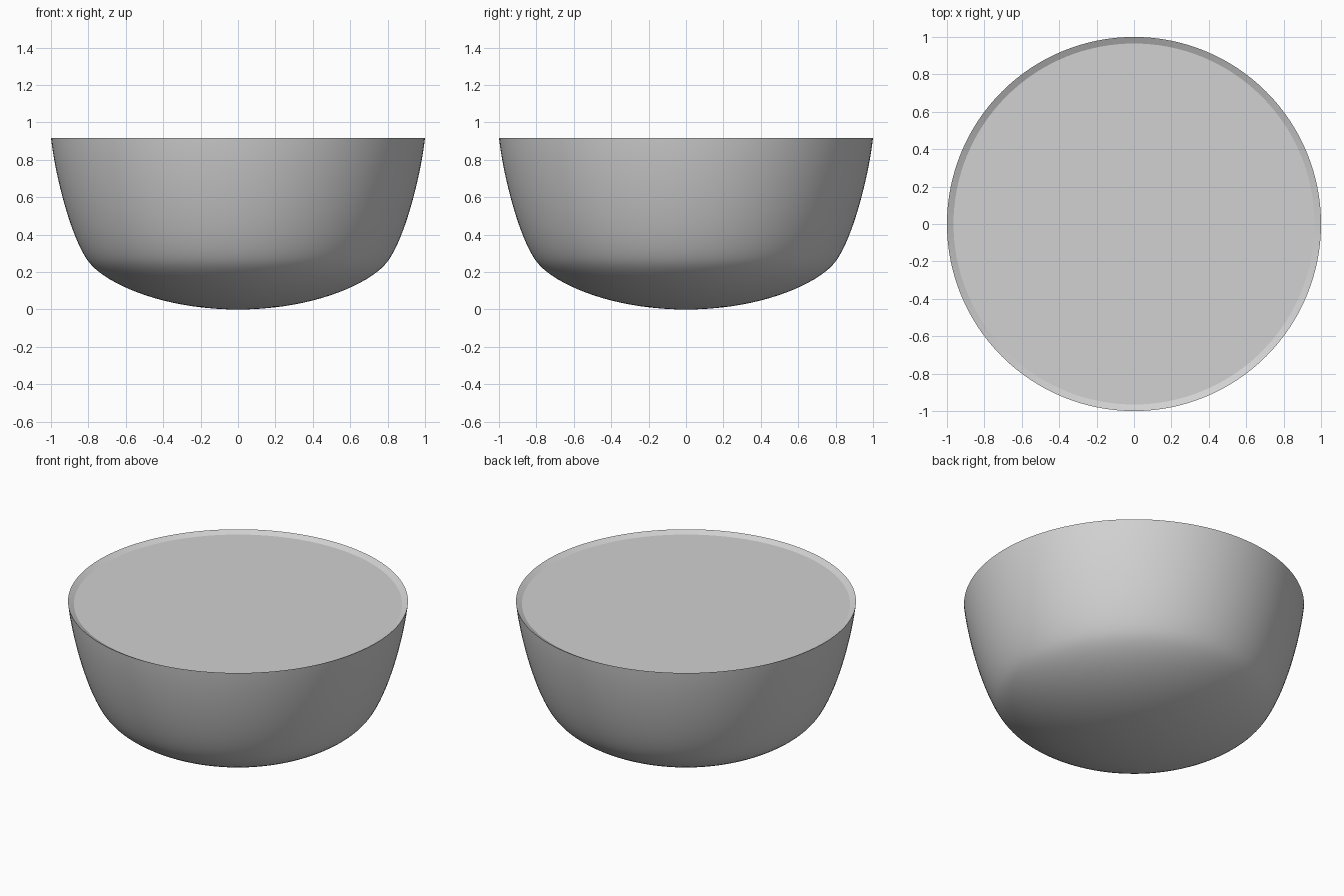
import bpy
import bmesh
import math
from mathutils import Vector
from mathutils.geometry import interpolate_bezier

SEGMENTS = 128
HEIGHT = 0.917
FILL_RADIUS, FILL_HEIGHT = 0.965, 0.899

cube = bpy.data.objects.get("Cube")
if cube:
    bpy.data.objects.remove(cube, do_unlink=True)

grey = bpy.data.materials.new("light_grey")
grey.use_nodes = True
grey.diffuse_color = (0.64, 0.64, 0.64, 1)
grey.node_tree.nodes["Principled BSDF"].inputs["Base Color"].default_value = grey.diffuse_color


def arc(points, steps):
    """Sample one Bezier piece of the profile, given as (radius, height)."""
    return interpolate_bezier(*[Vector((r, 0, z)) for r, z in points], steps)


def lathe(name, profile):
    """Turn a profile about the z axis into a closed ring of faces."""
    bm = bmesh.new()
    verts = [bm.verts.new(p) for p in profile]
    edges = [bm.edges.new(pair) for pair in zip(verts, verts[1:])]
    bmesh.ops.spin(bm, geom=verts + edges, cent=(0, 0, 0), axis=(0, 0, 1),
                   angle=math.tau, steps=SEGMENTS, use_duplicate=False)
    bmesh.ops.remove_doubles(bm, verts=bm.verts, dist=0.0005)
    bmesh.ops.recalc_face_normals(bm, faces=bm.faces)
    # The profile runs upwards on the outside, so the lowest faces look down
    lowest = min(bm.faces, key=lambda f: f.calc_center_median().z)
    if lowest.normal.z > 0:
        bmesh.ops.reverse_faces(bm, faces=bm.faces)
    return finish(name, bm)


def finish(name, bm):
    mesh = bpy.data.meshes.new(name)
    bm.to_mesh(mesh)
    bm.free()
    mesh.materials.append(grey)
    obj = bpy.data.objects.new(name, mesh)
    bpy.context.collection.objects.link(obj)
    bpy.ops.object.select_all(action="DESELECT")
    obj.select_set(True)
    bpy.context.view_layer.objects.active = obj
    bpy.ops.object.shade_smooth_by_angle(angle=math.radians(25))
    return obj


# Bowl: rounded base, flaring wall and a bevelled inner rim
base = arc([(0, 0), (0.40, 0), (0.71, 0.137), (0.80, 0.257)], 20)
wall = arc([(0.80, 0.257), (0.89, 0.377), (0.975, 0.70), (1.0, HEIGHT)], 20)
rim = [Vector((FILL_RADIUS, 0, FILL_HEIGHT))]
lathe("bowl", base + wall[1:] + rim)

# Filling: flat disc just below the rim
bm = bmesh.new()
bmesh.ops.create_circle(bm, cap_ends=True, segments=SEGMENTS, radius=FILL_RADIUS)
bmesh.ops.translate(bm, verts=bm.verts, vec=(0, 0, FILL_HEIGHT))
for face in bm.faces:
    face.normal_update()
    if face.normal.z < 0:
        face.normal_flip()
finish("filling", bm)
